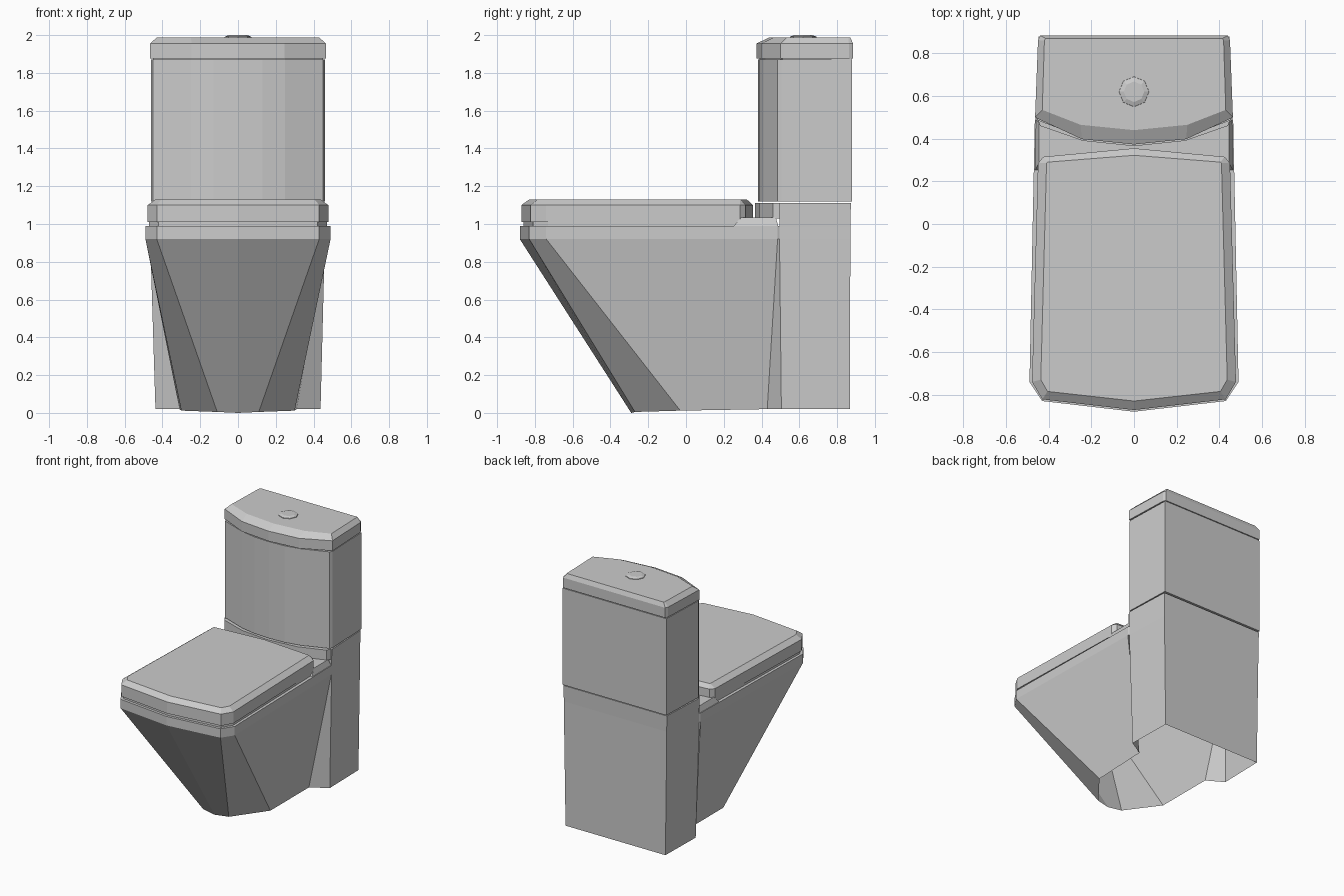
import bpy, bmesh, math

ceramic = bpy.data.materials.new("grey_ceramic")
ceramic.diffuse_color = (0.6, 0.6, 0.6, 1)


def loft(name, rows, open_bottom=False):
    """Skin mirrored plan outlines; each row is (z, right half from front to back)."""
    bm = bmesh.new()
    loops = []
    for z, half in rows:
        right = [(p[0], p[1], p[2] if len(p) > 2 else z) for p in half]
        left = [(-x, y, h) for x, y, h in reversed(right) if x > 0]
        loops.append([bm.verts.new(p) for p in right + left])
    for a, b in zip(loops, loops[1:]):
        n = len(a)
        for i in range(n):
            j = (i + 1) % n
            bm.faces.new((a[i], a[j], b[j], b[i]))
    bm.faces.new(loops[-1])
    if not open_bottom:
        bm.faces.new(loops[0][::-1])
    me = bpy.data.meshes.new(name)
    bm.to_mesh(me)
    bm.free()
    me.materials.append(ceramic)
    ob = bpy.data.objects.new(name, me)
    bpy.context.collection.objects.link(ob)
    return ob


# Bowl and rear pedestal: one shell, open underneath
rim = [(0, -0.88), (0.43, -0.83), (0.49, -0.74), (0.465, 0.485), (0.46, 0.495), (0.443, 0.87)]
loft("bowl_and_pedestal", [
    (0.02, [(0, -0.29, 0), (0.11, -0.27, 0.005), (0.30, -0.03, 0.012),
            (0.31, 0.43), (0.437, 0.505), (0.43, 0.868)]),
    (0.92, rim),
    (0.99, rim),
], open_bottom=True)

# Seat ring between rim and lid
loft("seat_ring", [
    (0.985, [(0, -0.86), (0.42, -0.81), (0.47, -0.73), (0.445, 0.30)]),
    (1.012, [(0, -0.86), (0.42, -0.81), (0.47, -0.73), (0.445, 0.30)]),
])

# Seat lid with bevelled top edge
lid = [(0, -0.872), (0.43, -0.822), (0.478, -0.74), (0.45, 0.285), (0.425, 0.315), (0, 0.355)]
loft("seat_lid", [
    (1.01, lid),
    (1.10, lid),
    (1.13, [(0, -0.83), (0.405, -0.785), (0.437, -0.73), (0.41, 0.285), (0.405, 0.29), (0, 0.322)]),
])

# Deck behind the lid
loft("deck", [
    (0.985, [(0.465, 0.25), (0.462, 0.49)]),
    (1.035, [(0.445, 0.29), (0.445, 0.475)]),
])

# Pedestal top and curved ledge carrying the tank
loft("pedestal_top", [
    (0.985, [(0.46, 0.495), (0.443, 0.87)]),
    (1.11, [(0.462, 0.495), (0.446, 0.873)]),
])
ledge = [(0, 0.365), (0.24, 0.39), (0.44, 0.46), (0.455, 0.50)]
loft("tank_ledge", [(1.03, ledge), (1.112, ledge)])

# Tank with faceted bowed front
front = [(0, 0.38), (0.13, 0.387), (0.25, 0.41), (0.45, 0.485), (0.46, 0.505)]
loft("tank", [
    (1.118, front + [(0.447, 0.88)]),
    (1.87, front + [(0.447, 0.88)]),
])

# Tank lid
outer = [(0, 0.373), (0.245, 0.398), (0.465, 0.50), (0.463, 0.52), (0.45, 0.862), (0.44, 0.884)]
loft("tank_lid", [
    (1.877, outer),
    (1.955, outer),
    (1.988, [(0, 0.44), (0.25, 0.465), (0.43, 0.535), (0.43, 0.54), (0.42, 0.86), (0.415, 0.87)]),
])
# Thin joint between tank and lid
joint = [(0, 0.39), (0.25, 0.42), (0.45, 0.51), (0.44, 0.875)]
loft("tank_joint", [(1.86, joint), (1.89, joint)])


# Octagonal flush button
def octagon(r):
    pts = [(r * math.sin(i * math.pi / 4), 0.62 - r * math.cos(i * math.pi / 4)) for i in range(5)]
    return [(0 if abs(x) < 1e-6 else x, y) for x, y in pts]


loft("flush_button", [(1.982, octagon(0.072)), (1.992, octagon(0.07)), (2.0, octagon(0.048))])
